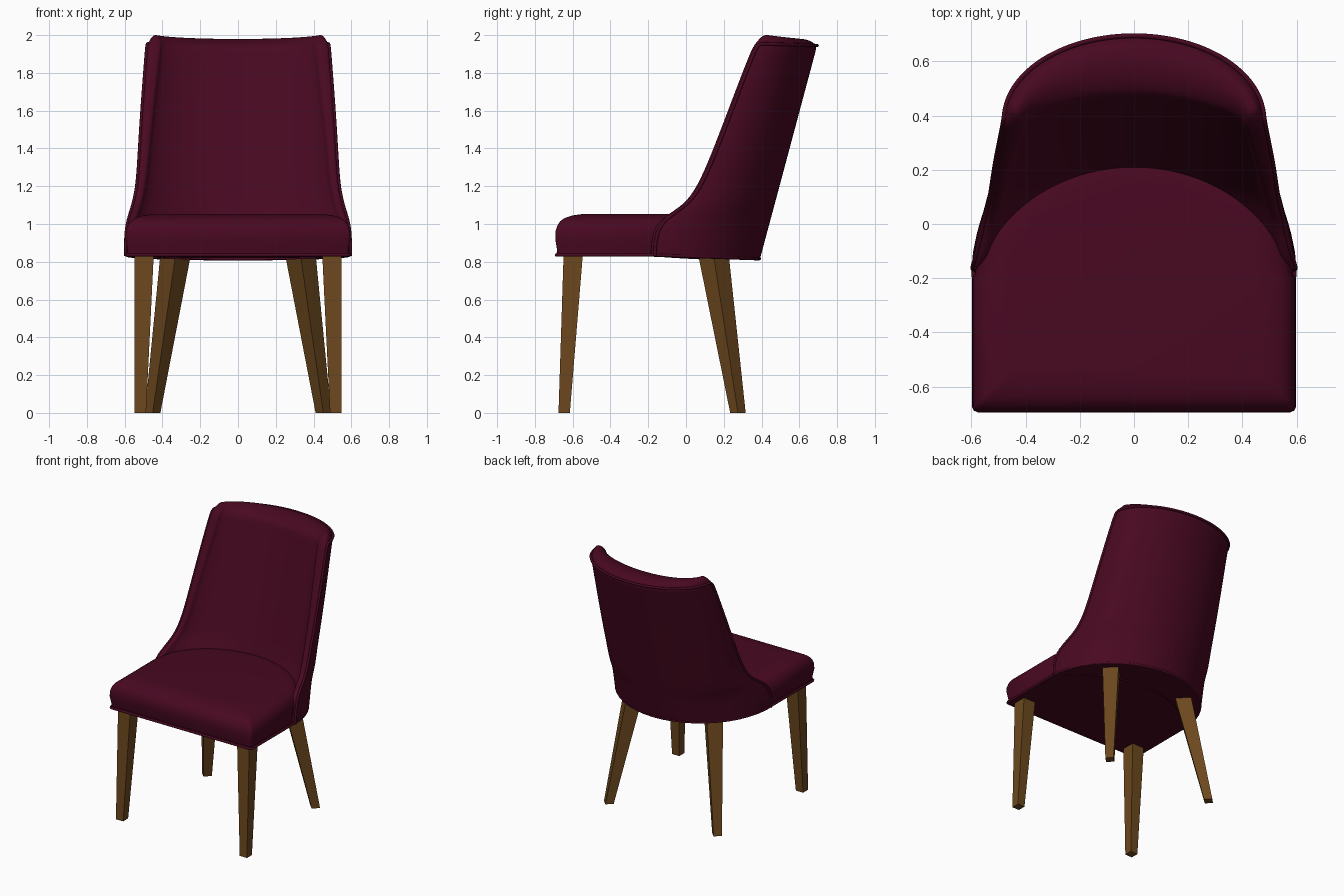
import bpy, bmesh
from math import sin, cos, pi, radians

cube = bpy.data.objects.get("Cube")
if cube:
    bpy.data.objects.remove(cube, do_unlink=True)


def material(name, color):
    m = bpy.data.materials.new(name)
    m.use_nodes = True
    m.diffuse_color = color
    m.node_tree.nodes["Principled BSDF"].inputs["Base Color"].default_value = color
    return m


FABRIC = material("burgundy fabric", (0.065, 0.0025, 0.015, 1))
WOOD = material("brown wood", (0.15, 0.064, 0.013, 1))


def finish(name, bm, mat, smooth=True, subdiv=0):
    bmesh.ops.recalc_face_normals(bm, faces=bm.faces)
    mesh = bpy.data.meshes.new(name)
    bm.to_mesh(mesh)
    bm.free()
    obj = bpy.data.objects.new(name, mesh)
    bpy.context.collection.objects.link(obj)
    mesh.materials.append(mat)
    if subdiv:
        mod = obj.modifiers.new("Subdivision", "SUBSURF")
        mod.levels = mod.render_levels = subdiv
    if smooth:
        bpy.ops.object.select_all(action="DESELECT")
        obj.select_set(True)
        bpy.context.view_layer.objects.active = obj
        bpy.ops.object.shade_smooth_by_angle(angle=radians(50))
    return obj


def loft(rings, caps=True):
    """Join closed rings of points into a skin."""
    bm = bmesh.new()
    vs = [[bm.verts.new(p) for p in ring] for ring in rings]
    n = len(vs[0])
    for a, b in zip(vs, vs[1:]):
        for i in range(n):
            j = (i + 1) % n
            bm.faces.new((a[i], a[j], b[j], b[i]))
    if caps:
        bm.faces.new(vs[0])
        bm.faces.new(vs[-1])
    return bm, vs


def pipe(name, points, kind, cyclic=False):
    curve = bpy.data.curves.new(name, "CURVE")
    curve.dimensions = "3D"
    curve.bevel_depth = 0.009
    curve.bevel_resolution = 2
    spline = curve.splines.new(kind)
    spline.points.add(len(points) - 1)
    for sp, p in zip(spline.points, points):
        sp.co = (*p, 1)
    spline.use_cyclic_u = cyclic
    spline.use_endpoint_u = not cyclic
    spline.order_u = 4
    spline.resolution_u = 4
    curve.materials.append(FABRIC)
    obj = bpy.data.objects.new(name, curve)
    bpy.context.collection.objects.link(obj)


# Backrest shell: each row is (front edge y, height, half width)
EDGE = [(-0.185, 0.83, 0.594), (-0.185, 0.95, 0.597), (-0.135, 1.03, 0.580),
        (-0.01, 1.10, 0.555), (0.06, 1.20, 0.533), (0.13, 1.36, 0.523),
        (0.21, 1.57, 0.511), (0.305, 1.82, 0.492), (0.345, 1.92, 0.484),
        (0.365, 1.955, 0.480)]
N = 24
ANGLES = [pi * i / N for i in range(N + 1)]


def shell_row(yf, z, w):
    k = (z - 0.83) / 1.125
    zb = 0.81 + 1.135 * k
    back, inner_back = 0.392 + 0.303 * k, 0.14 + 0.34 * k
    wi, y0 = w - 0.035 - 0.045 * k, yf + 0.02

    def arc(width, depth, power):
        return [(width * cos(t), y0 + (depth - y0) * abs(sin(t)) ** power,
                 z + (zb - z) * sin(t)) for t in ANGLES]
    a, b = w - 0.008, wi + 0.012
    return (arc(w, back, 1), [(-a, yf, z), (-b, yf, z)],
            arc(wi, inner_back, 1.5), [(b, yf, z), (a, yf, z)])


rows = [shell_row(*e) for e in EDGE]
bm, vs = loft([o + left + i[::-1] + right for o, left, i, right in rows], caps=False)

# Rounded rim closing the top of the shell
top = vs[-1]
outer, inner = top[:N + 1], top[N + 3:2 * N + 4][::-1]


def ridge(blend, start, end):
    middle = []
    for i in range(1, N):
        p = outer[i].co.lerp(inner[i].co, blend)
        p.z = 2.009 - 0.028 * sin(ANGLES[i])
        middle.append(bm.verts.new(p))
    return [start] + middle + [end]


strips = [outer, ridge(0.22, top[-1], top[N + 1]),
          ridge(0.62, top[-2], top[N + 2]), inner]
for a, b in zip(strips, strips[1:]):
    for i in range(N):
        bm.faces.new((a[i], a[i + 1], b[i + 1], b[i]))
finish("backrest_shell", bm, FABRIC, subdiv=2)

# Piping along the wing edges and over the top
outers = [r[0] for r in rows]
pipe("backrest_piping", [o[0] for o in outers] + outers[-1][1:-1]
     + [o[-1] for o in outers[::-1]], "NURBS")


# Seat outline: square front corners with a rounded rear
def seat_outline(z, inset, back=0.30, width=0.585):
    w, f = 0.595 - inset, -0.692 + inset
    c = 0.015
    pts = [(-w, -0.2), (-w, f + c), (-w + c * 0.3, f + c * 0.3), (-w + c, f),
           (w - c, f), (w - c * 0.3, f + c * 0.3), (w, f + c), (w, -0.2)]
    pts += [((width - inset) * cos(t), -0.18 + (back + 0.18 - inset) * sin(t))
            for t in ANGLES]
    return [(x, y, z) for x, y in pts]


LEVELS = [(0.83, 0.012), (0.87, 0.008), (0.92, 0), (0.96, 0.001), (0.99, 0.010),
          (1.015, 0.026), (1.032, 0.050), (1.045, 0.090), (1.052, 0.140)]
bm, _ = loft([seat_outline(*lv) for lv in LEVELS])
finish("seat_cushion", bm, FABRIC)


# Base panel and its piping follow the lower edge of the seat and shell
def base_ring(lift):
    ring = seat_outline(0.83, 0.006, 0.394, 0.596)
    return [(x, y, z + lift - 0.02 * max(0, y + 0.18) / 0.57) for x, y, z in ring]


bm, _ = loft([base_ring(0), base_ring(0.02)])
finish("seat_base", bm, FABRIC)
pipe("seat_piping", base_ring(0.006), "POLY", cyclic=True)


# Tapered wooden legs
def square(x, y, z, half, diagonal):
    if diagonal:
        corners = [(half, 0), (0, half), (-half, 0), (0, -half)]
    else:
        corners = [(half, half), (-half, half), (-half, -half), (half, -half)]
    return [(x + a, y + b, z) for a, b in corners]


for side, s in (("left", 1), ("right", -1)):
    bm, _ = loft([square(s * 0.517, -0.645, 0, 0.030, False),
                  square(s * 0.497, -0.597, 0.84, 0.051, False)])
    finish("front_leg_" + side, bm, WOOD, smooth=False)
    bm, _ = loft([square(s * 0.452, 0.275, 0, 0.041, True),
                  square(s * 0.33, 0.145, 0.84, 0.081, True)])
    finish("rear_leg_" + side, bm, WOOD, smooth=False)
